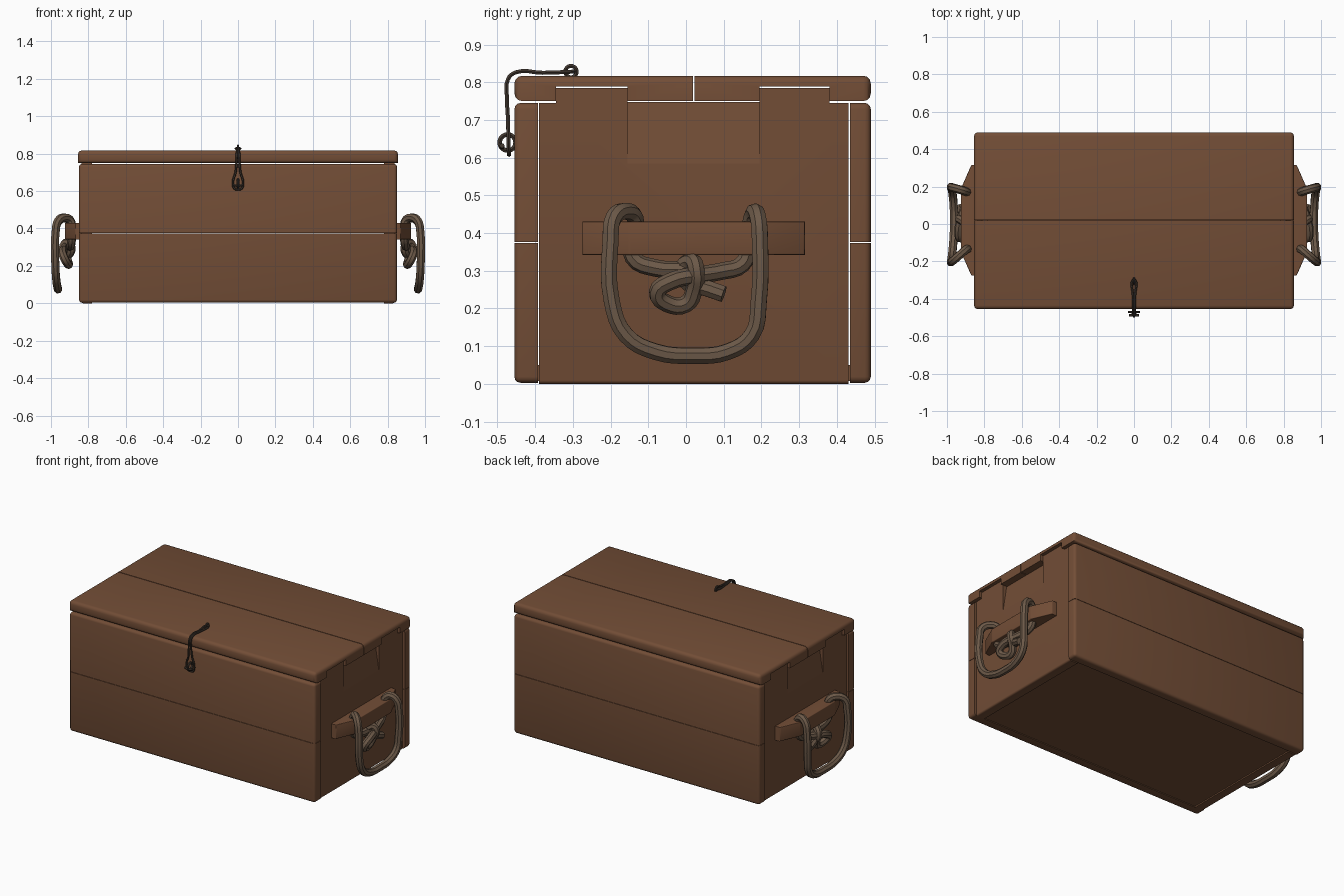
import bpy, bmesh, math
from mathutils import Vector

cube = bpy.data.objects.get("Cube")
if cube:
    bpy.data.objects.remove(cube, do_unlink=True)


def material(name, rgb):
    m = bpy.data.materials.new(name)
    m.use_nodes = True
    m.diffuse_color = (*rgb, 1)
    m.node_tree.nodes["Principled BSDF"].inputs["Base Color"].default_value = (*rgb, 1)
    return m


WOOD = material("brown wood", (0.17, 0.075, 0.037))
ROPE = material("grey brown rope", (0.15, 0.10, 0.065))
IRON = material("dark iron", (0.055, 0.04, 0.03))


def finish(name, mesh, mat):
    obj = bpy.data.objects.new(name, mesh)
    bpy.context.collection.objects.link(obj)
    mesh.materials.clear()
    mesh.materials.append(mat)
    bpy.ops.object.select_all(action="DESELECT")
    obj.select_set(True)
    bpy.context.view_layer.objects.active = obj
    bpy.ops.object.shade_smooth_by_angle(angle=math.radians(40))
    return obj


def prism(name, outline, direction, rounded=None, radius=0.016):
    """Extrude an outline; round the edges whose midpoint passes the test."""
    bm = bmesh.new()
    face = bm.faces.new([bm.verts.new(p) for p in outline])
    out = bmesh.ops.extrude_face_region(bm, geom=[face])
    moved = [g for g in out["geom"] if isinstance(g, bmesh.types.BMVert)]
    bmesh.ops.translate(bm, verts=moved, vec=direction)
    bmesh.ops.recalc_face_normals(bm, faces=bm.faces)
    if rounded:
        edges = [e for e in bm.edges if rounded((e.verts[0].co + e.verts[1].co) / 2)]
        bmesh.ops.bevel(bm, geom=edges, offset=radius, segments=3,
                        profile=0.5, affect="EDGES", clamp_overlap=True)
    mesh = bpy.data.meshes.new(name)
    bm.to_mesh(mesh)
    bm.free()
    return finish(name, mesh, WOOD)


def board(name, x0, x1, yz, rounded=None, radius=0.016):
    return prism(name, [(x0, y, z) for y, z in yz], (x1 - x0, 0, 0), rounded, radius)


def rect(y0, y1, z0, z1):
    return [(y0, z0), (y1, z0), (y1, z1), (y0, z1)]


def tube(name, points, radius, mat, closed=False, sides=2):
    """Sweep a round section along a smooth path."""
    cu = bpy.data.curves.new(name, "CURVE")
    cu.dimensions = "3D"
    cu.bevel_depth = radius
    cu.bevel_resolution = sides
    cu.resolution_u = 4
    cu.use_fill_caps = True
    sp = cu.splines.new("BEZIER")
    sp.bezier_points.add(len(points) - 1)
    for bp, p in zip(sp.bezier_points, points):
        bp.co = p
        bp.handle_left_type = bp.handle_right_type = "AUTO"
    sp.use_cyclic_u = closed
    tmp = bpy.data.objects.new(name + "_path", cu)
    bpy.context.collection.objects.link(tmp)
    bpy.context.view_layer.update()
    graph = bpy.context.evaluated_depsgraph_get()
    mesh = bpy.data.meshes.new_from_object(tmp.evaluated_get(graph))
    bpy.data.objects.remove(tmp, do_unlink=True)
    return finish(name, mesh, mat)


def ring(name, centre, radius, wire, axis):
    pts = []
    for i in range(8):
        a = math.tau * i / 8
        u, v = radius * math.cos(a), radius * math.sin(a)
        pts.append(Vector(centre) + Vector((0, u, v) if axis == "x" else (u, 0, v)))
    return tube(name, pts, wire, IRON, closed=True, sides=1)


# Front and back walls, two boards each
SEAM = 0.375
for side, y0, y1 in (("front", -0.455, -0.393), ("back", 0.435, 0.49)):
    outer = y0 if side == "front" else y1
    for part, z0, z1 in (("lower", 0.003, SEAM - 0.001), ("upper", SEAM + 0.001, 0.745)):
        rim = z0 if part == "lower" else z1
        board(f"{side}_{part}_board", -0.85, 0.85, rect(y0, y1, z0, z1),
              lambda c, o=outer, r=rim, s=z1 if part == "lower" else z0:
              (abs(c.y - o) < 0.001 and abs(c.z - s) > 0.001)
              or (abs(c.z - r) < 0.001 and abs(c.x) > 0.84))

# Lid: two boards, each notched underneath
def outer_edge(c):
    return c.y < -0.45 or c.y > 0.485 or (c.z > 0.81 and abs(c.x) > 0.8)


TABS = ((-0.345, -0.155), (0.195, 0.38))
for name, y0, y1, (n0, n1) in (("lid_front_board", -0.455, 0.018, TABS[0]),
                               ("lid_back_board", 0.022, 0.49, TABS[1])):
    board(name, -0.855, 0.855,
          [(y0, 0.75), (n0, 0.75), (n0, 0.788), (n1, 0.788), (n1, 0.75),
           (y1, 0.75), (y1, 0.817), (y0, 0.817)], outer_edge, 0.02)

# Floor
board("floor", -0.83, 0.83, rect(-0.42, 0.46, 0.008, 0.05))

for s, side in ((1, "left"), (-1, "right")):
    # End wall with two raised tabs and a gap between them
    a, b = TABS
    board(f"{side}_end_wall", s * 0.78, s * 0.838,
          [(-0.39, 0), (0.431, 0), (0.431, 0.745), (b[1], 0.745), (b[1], 0.784),
           (b[0], 0.784), (b[0], 0.585), (a[1], 0.585), (a[1], 0.784),
           (a[0], 0.784), (a[0], 0.745), (-0.39, 0.745)],
          lambda c: c.z < 0.001 and abs(c.x) > 0.83, 0.01)

    # Sloping hollow between the tabs
    prism(f"{side}_finger_hollow",
          [(s * 0.78, a[1], 0.585), (s * 0.838, a[1], 0.585),
           (s * 0.812, a[1], 0.748), (s * 0.78, a[1], 0.748)],
          (0, b[0] - a[1], 0))

    # Tapered handle cleat
    prism(f"{side}_cleat",
          [(s * x, y, 0.342) for x, y in
           ((0.83, -0.275), (0.87, -0.275), (0.925, -0.15),
            (0.925, 0.19), (0.87, 0.315), (0.83, 0.315))],
          (0, 0, 0.088), lambda c: abs(c.x) > 0.86, 0.004)

    # Rope: knot end, through the cleat, hanging loop, back to the knot
    knot_start = [(.905, .06, .275), (.9, 0, .3), (.895, -.08, .307), (.89, -.14, .335)]
    loop = [(.89, -.14, .4), (.895, -.135, .44), (.925, -.16, .458), (.962, -.192, .44),
            (.975, -.2, .38), (.977, -.197, .22), (.972, -.16, .13), (.965, -.08, .085),
            (.962, .02, .075), (.965, .11, .085), (.972, .175, .13), (.977, .193, .22),
            (.975, .196, .38), (.962, .192, .435), (.925, .182, .456), (.895, .172, .43)]
    knot_end = [(.89, .165, .36), (.892, .15, .318), (.905, .09, .298), (.925, .03, .288),
                (.938, -.04, .272), (.93, -.076, .243), (.912, -.05, .213), (.905, 0, .212),
                (.918, .022, .25), (.935, .027, .3), (.915, .015, .325), (.892, -.01, .3),
                (.9, .01, .265), (.918, .05, .255), (.925, .1, .238)]
    tube(f"{side}_rope_handle",
         [(s * x, y, z) for x, y, z in knot_start + loop + knot_end], 0.023, ROPE)

# Wire hook over the front of the lid, a long hairpin loop
half = [(.006, -.3, .828), (.006, -.38, .825), (.006, -.452, .826), (.006, -.472, .808),
        (.008, -.475, .76), (.013, -.472, .7), (.027, -.471, .65), (.02, -.47, .615)]
tube("hook_wire", half + [(0, -.469, .608)] + [(-x, y, z) for x, y, z in half[::-1]],
     0.006, IRON, closed=True, sides=1)

# Staples that hold the hook
ring("lid_staple", (0, -0.305, 0.828), 0.015, 0.006, "x")
ring("front_staple", (0, -0.473, 0.64), 0.021, 0.007, "x")
tube("hook_peg", [(-0.026, -0.488, 0.632), (0, -0.488, 0.628), (0.026, -0.488, 0.632)],
     0.007, IRON, sides=1)
